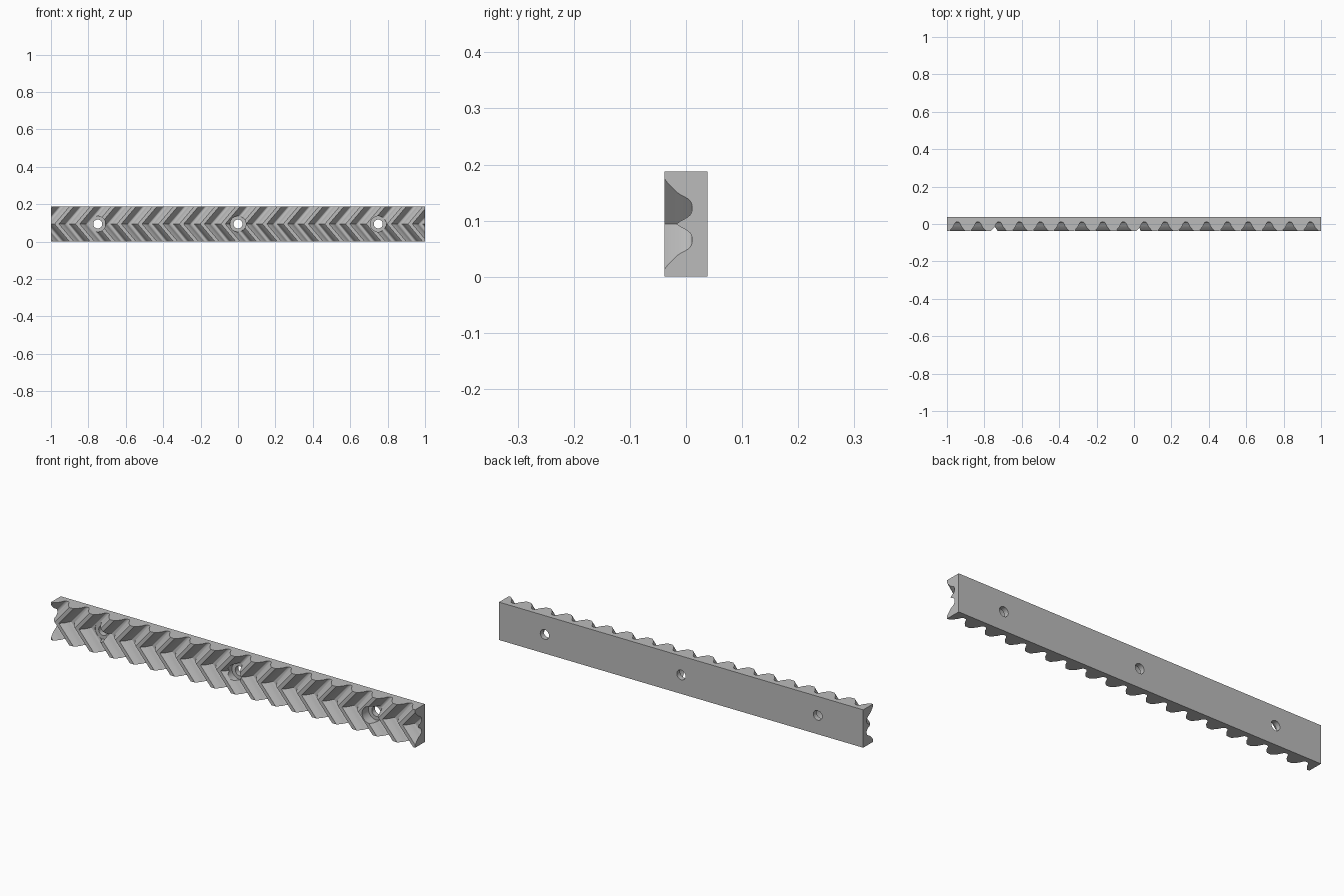
import bpy
import bmesh
import math
from mathutils import Vector

cube = bpy.data.objects.get("Cube")
if cube:
    bpy.data.objects.remove(cube, do_unlink=True)

LENGTH, HEIGHT = 2.0, 0.188
FRONT, BACK = -0.038, 0.038
PITCH = LENGTH / 18
SHIFT = 0.08            # sideways run of each tooth from edge to centre line
MID = HEIGHT / 2

# Half of one tooth gap: distance from gap centre, depth
HALF_GAP = [(0.044, FRONT), (0.037, -0.032), (0.031, -0.025), (0.025, -0.018),
            (0.020, -0.010), (0.0165, -0.002), (0.014, 0.003), (0.011, 0.007),
            (0.007, 0.010), (0.002, 0.011)]

steel = bpy.data.materials.new("plain grey")
steel.use_nodes = True
steel.diffuse_color = (0.5, 0.5, 0.5, 1)
steel.node_tree.nodes["Principled BSDF"].inputs["Base Color"].default_value = (0.5, 0.5, 0.5, 1)


def make_object(name, bm):
    mesh = bpy.data.meshes.new(name)
    bm.to_mesh(mesh)
    bm.free()
    mesh.materials.append(steel)
    obj = bpy.data.objects.new(name, mesh)
    bpy.context.collection.objects.link(obj)
    return obj


# Rack bar with chevron teeth, made overlong and trimmed at both ends
profile = []
for tooth in range(-11, 12):
    centre = (tooth + 0.5) * PITCH
    profile += [(centre - d, y) for d, y in HALF_GAP]
    profile += [(centre + d, y) for d, y in reversed(HALF_GAP)]

bm = bmesh.new()
columns = []
for x, y in profile:
    ring = [(x, y, 0), (x - SHIFT, y, MID), (x, y, HEIGHT),
            (x, BACK, HEIGHT), (x, BACK, 0)]
    columns.append([bm.verts.new(p) for p in ring])
for a, b in zip(columns, columns[1:]):
    for i in range(len(a)):
        j = (i + 1) % len(a)
        bm.faces.new((a[i], b[i], b[j], a[j]))
for side in (-1, 1):
    bmesh.ops.bisect_plane(bm, geom=bm.verts[:] + bm.edges[:] + bm.faces[:],
                           plane_co=Vector((side * LENGTH / 2, 0, 0)),
                           plane_no=Vector((side, 0, 0)), clear_outer=True)
    bmesh.ops.holes_fill(bm, edges=[e for e in bm.edges if e.is_boundary and
                                    all(abs(v.co.x - side) < 1e-4 for v in e.verts)])
bmesh.ops.recalc_face_normals(bm, faces=bm.faces[:])
rack = make_object("toothed_rack", bm)


# Screw holes with a wide recess for the screw head
def cut_cylinder(x, radius, y0, y1):
    bm = bmesh.new()
    bmesh.ops.create_cone(bm, cap_ends=True, segments=40, radius1=radius,
                          radius2=radius, depth=y1 - y0)
    cutter = make_object("hole_cutter", bm)
    cutter.rotation_euler.x = math.pi / 2
    cutter.location = (x, (y0 + y1) / 2, MID)
    cutter.hide_render = True
    bpy.context.view_layer.update()
    mod = rack.modifiers.new("hole", 'BOOLEAN')
    mod.operation = 'DIFFERENCE'
    mod.solver = 'EXACT'
    mod.object = cutter
    bpy.ops.object.modifier_apply(modifier=mod.name)
    bpy.data.objects.remove(cutter, do_unlink=True)


bpy.ops.object.select_all(action='DESELECT')
bpy.context.view_layer.objects.active = rack
rack.select_set(True)
for x in (-0.75, 0, 0.75):
    cut_cylinder(x, 0.042, -0.1, 0.0125)
    cut_cylinder(x, 0.024, -0.1, 0.1)

bpy.ops.object.shade_smooth_by_angle(angle=math.radians(30))
